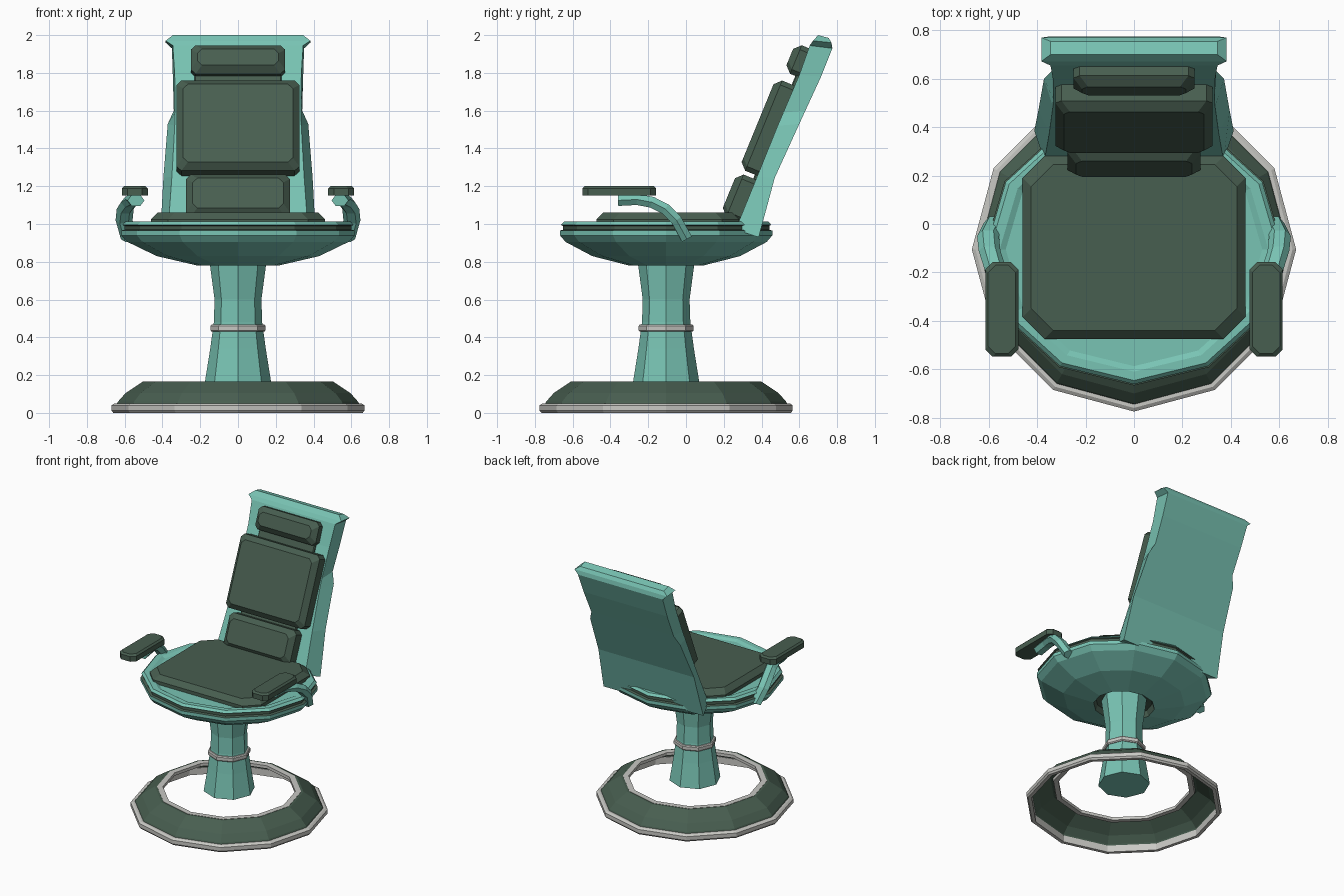
import bpy, bmesh, math
from mathutils import Vector, Matrix

if "Cube" in bpy.data.objects:
    bpy.data.objects.remove(bpy.data.objects["Cube"])

CY = -0.105          # centre of the round parts
TILT = math.atan(0.41)


def mat(name, rgb):
    m = bpy.data.materials.new(name)
    m.diffuse_color = (*rgb, 1)
    m.use_nodes = True
    m.node_tree.nodes["Principled BSDF"].inputs["Base Color"].default_value = m.diffuse_color
    return m


TEAL = mat("teal", (0.19, 0.55, 0.455))
GREEN = mat("dark green", (0.064, 0.112, 0.08))
SILVER = mat("silver", (0.58, 0.58, 0.55))


def make(name, bm, mats):
    bmesh.ops.recalc_face_normals(bm, faces=bm.faces[:])
    me = bpy.data.meshes.new(name)
    bm.to_mesh(me)
    bm.free()
    for m in mats:
        me.materials.append(m)
    ob = bpy.data.objects.new(name, me)
    bpy.context.collection.objects.link(ob)
    return ob


def loft(name, rings, mats, caps=True, closed=False, stripe=()):
    """Skin a list of equal-length rings; strips listed in 'stripe' get material 1."""
    bm = bmesh.new()
    vs = [[bm.verts.new(p) for p in r] for r in rings]
    n = len(vs[0])
    pairs = list(zip(vs, vs[1:])) + ([(vs[-1], vs[0])] if closed else [])
    for k, (a, b) in enumerate(pairs):
        for i in range(n):
            j = (i + 1) % n
            f = bm.faces.new((a[i], a[j], b[j], b[i]))
            f.material_index = 1 if k in stripe else 0
    if caps and not closed:
        bm.faces.new(vs[0])
        bm.faces.new(vs[-1])
    return make(name, bm, mats)


def lathe(name, profile, sides, mats, sy=1.0, **kw):
    rings = [[(r * math.cos(2 * math.pi * i / sides),
               CY + sy * r * math.sin(2 * math.pi * i / sides), z)
              for i in range(sides)] for r, z in profile]
    return loft(name, rings, mats, **kw)


def pad(name, size, matrix, corner, edge):
    """Box with chamfered plan corners (about local z) and a bevelled top rim."""
    hx, hy, h = size[0] / 2, size[1] / 2, size[2]

    def ring(inset, z):
        x, y, c = hx - inset, hy - inset, corner
        pts = [(x, -y + c), (x, y - c), (x - c, y), (-x + c, y),
               (-x, y - c), (-x, -y + c), (-x + c, -y), (x - c, -y)]
        return [matrix @ Vector((px, py, z)) for px, py in pts]
    return loft(name, [ring(0, 0), ring(0, h - edge), ring(edge, h)], [GREEN])


# Floor ring: hollow dark shell with silver outer and inner trims
lathe("base_ring", [(0.645, 0.04), (0.635, 0.06), (0.595, 0.105), (0.505, 0.165),
                    (0.47, 0.165)], 12, [GREEN], caps=False)
lathe("base_outer_trim", [(0.635, 0.0), (0.66, 0.0), (0.67, 0.012), (0.67, 0.04),
                          (0.655, 0.05), (0.635, 0.05)], 12, [SILVER], closed=True)
lathe("base_inner_trim", [(0.45, 0.145), (0.485, 0.145), (0.49, 0.167), (0.45, 0.167)],
      12, [SILVER], closed=True)

# Pedestal column and collar
lathe("column", [(0.175, 0.165), (0.147, 0.34), (0.128, 0.48), (0.124, 0.6),
                 (0.148, 0.78), (0.155, 0.84)], 8, [TEAL])
lathe("column_collar", [(0.12, 0.43), (0.14, 0.43), (0.146, 0.437), (0.146, 0.46),
                        (0.14, 0.467), (0.12, 0.467)], 8, [SILVER], closed=True)

# Seat shell: shallow bowl with a dark line round the rim
lathe("seat_shell", [(0.14, 0.83), (0.20, 0.82), (0.215, 0.78), (0.43, 0.83), (0.585, 0.905),
                     (0.618, 0.94), (0.618, 0.965), (0.60, 0.97), (0.60, 0.99),
                     (0.612, 0.995), (0.595, 1.012), (0.555, 1.012), (0.53, 1.0)],
      12, [TEAL, GREEN], sy=0.91, stripe=(0, 1, 6, 7, 8))

# Seat cushion
pad("seat_cushion", (0.92, 0.755, 0.06), Matrix.Translation((0, -0.097, 1.0)), 0.09, 0.035)

# Backrest shell: front y, z, half width, then rear y, z, half width
stations = [(0.262, 0.97, 0.37, 0.385, 0.93, 0.412),
            (0.376, 1.25, 0.35, 0.47, 1.245, 0.395),
            (0.485, 1.52, 0.335, 0.60, 1.53, 0.372),
            (0.515, 1.59, 0.333, 0.632, 1.60, 0.34),
            (0.60, 1.79, 0.335, 0.715, 1.78, 0.345),
            (0.655, 1.945, 0.345, 0.775, 1.93, 0.35),
            (0.672, 1.97, 0.383, 0.77, 1.96, 0.383),
            (0.70, 2.0, 0.345, 0.755, 1.985, 0.345)]
loft("backrest_shell", [[(-a, y, z), (a, y, z), (b, v, w), (-b, v, w)]
                        for y, z, a, v, w, b in stations], [TEAL])

# Back cushions, set out along the tilted front of the backrest
up = Vector((0, math.sin(TILT), math.cos(TILT)))
out = Vector((0, -math.cos(TILT), math.sin(TILT)))
origin = Vector((0, 0.294, 1.05))
rot = Matrix(((1, 0, 0), (0, up.y, out.y), (0, up.z, out.z))).to_4x4()
for name, s0, s1, w, t in (("lumbar_cushion", -0.04, 0.20, 0.55, 0.11),
                           ("back_cushion", 0.222, 0.738, 0.65, 0.11),
                           ("head_cushion", 0.787, 0.95, 0.50, 0.085),
                           ("cushion_backing", 0.0, 0.90, 0.46, 0.02)):
    m = Matrix.Translation(origin - out * 0.005 + up * (s0 + s1) / 2) @ rot
    pad(name, (w, s1 - s0, t), m, 0.025, 0.006 if t < 0.05 else 0.035)

# Armrests: curved hexagonal support and a pad, both sides
path = [Vector(p) for p in ((0.575, 0.005, 0.92), (0.603, -0.05, 1.02), (0.597, -0.11, 1.08),
                            (0.575, -0.18, 1.115), (0.55, -0.26, 1.13), (0.54, -0.36, 1.125))]
for side, label in ((-1, "left"), (1, "right")):
    rings = []
    for i, p in enumerate(path):
        d = path[min(i + 1, len(path) - 1)] - path[max(i - 1, 0)]
        u = Vector((0, -d.z, d.y)).normalized()
        ring = []
        for k in range(6):
            a = math.pi * k / 3
            q = p + Vector((0.045 * math.cos(a), 0, 0)) + u * 0.034 * math.sin(a)
            ring.append((side * q.x, q.y, q.z))
        rings.append(ring)
    loft(label + "_arm_support", rings, [TEAL])
    pad(label + "_arm_pad", (0.137, 0.39, 0.05),
        Matrix.Translation((side * 0.546, -0.353, 1.15)), 0.03, 0.012)
